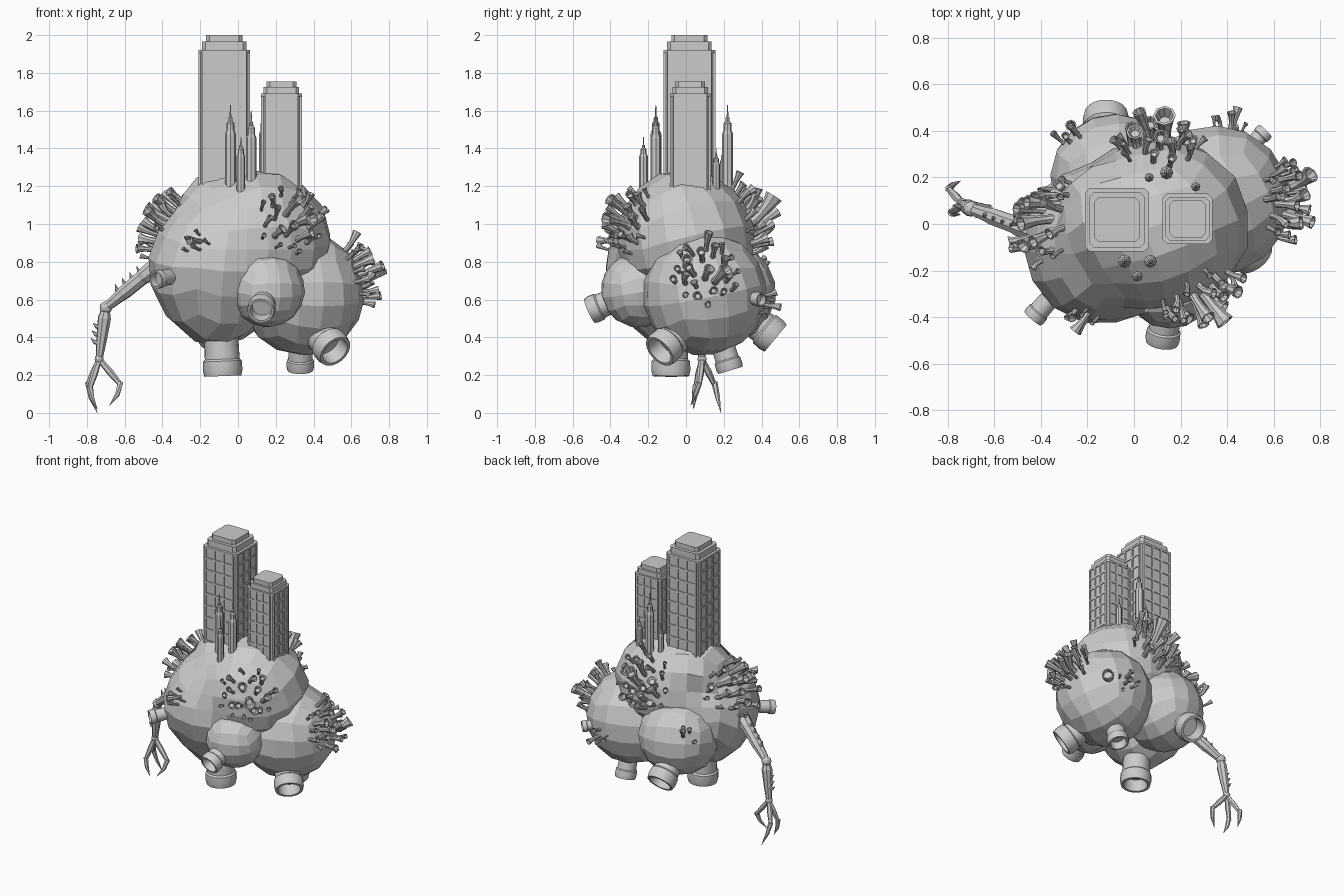
import bpy, bmesh, math, random
from mathutils import Vector as V, Matrix
from mathutils.bvhtree import BVHTree

if "Cube" in bpy.data.objects:
    bpy.data.objects.remove(bpy.data.objects["Cube"])

random.seed(11)


def finish(name, bm, smooth=False):
    bmesh.ops.recalc_face_normals(bm, faces=bm.faces[:])
    me = bpy.data.meshes.new(name)
    bm.to_mesh(me)
    bm.free()
    ob = bpy.data.objects.new(name, me)
    bpy.context.collection.objects.link(ob)
    if smooth:
        bpy.ops.object.select_all(action='DESELECT')
        ob.select_set(True)
        bpy.context.view_layer.objects.active = ob
        bpy.ops.object.shade_smooth_by_angle(angle=math.radians(35))
    return ob


def quad_sphere(n):
    """Cube divided n times per edge, pushed out to a unit sphere."""
    bm = bmesh.new()
    bmesh.ops.create_cube(bm, size=2)
    bmesh.ops.subdivide_edges(bm, edges=bm.edges[:], cuts=n - 1, use_grid_fill=True)
    for v in bm.verts:
        v.co = V([math.tan(c * math.pi / 4) for c in v.co]).normalized()
    return bm


def skin(bm, rings):
    """Bridge successive rings of vertices and cap both ends."""
    n = len(rings[0])
    for a, b in zip(rings, rings[1:]):
        for k in range(n):
            j = (k + 1) % n
            bm.faces.new((a[k], a[j], b[j], b[k]))
    bm.faces.new(rings[0][::-1])
    bm.faces.new(rings[-1])


def ring(bm, c, axis, r, sides):
    m = V((0, 0, 1)).rotation_difference(axis).to_matrix()
    return [bm.verts.new(c + m @ V((r * math.cos(2 * math.pi * k / sides),
                                    r * math.sin(2 * math.pi * k / sides), 0))) for k in range(sides)]


def sweep(bm, path, radii, sides):
    """Capped tube along a path."""
    dirs = [(path[min(i + 1, len(path) - 1)] - path[max(i - 1, 0)]).normalized() for i in range(len(path))]
    skin(bm, [ring(bm, p, d, r, sides) for p, d, r in zip(path, dirs, radii)])


def lathe(bm, base, axis, profile, sides):
    """Revolve (radius, distance) pairs around an axis starting at base."""
    d = V(axis).normalized()
    skin(bm, [ring(bm, V(base) + d * h, d, r, sides) for r, h in profile])


# Main body: one sphere stretched over three overlapping ellipsoids
core = [(V((-0.13, -0.08, 0.74)), V((0.355, 0.35, 0.395))),
        (V((0.1, 0.0, 0.92)), V((0.395, 0.365, 0.365))),
        (V((-0.07, 0.02, 1.06)), V((0.25, 0.26, 0.225)))]
mid = V((-0.02, -0.03, 0.88))


def reach(d):
    best = 0
    for c, r in core:
        o = V([(mid[i] - c[i]) / r[i] for i in range(3)])
        e = V([d[i] / r[i] for i in range(3)])
        a, b, k = e.dot(e), o.dot(e), o.dot(o) - 1
        if b * b - a * k > 0:
            best = max(best, (-b + math.sqrt(b * b - a * k)) / a)
    return best


body_parts = []
bm = quad_sphere(5)
tilt = Matrix.Rotation(0.35, 3, 'Z') @ Matrix.Rotation(0.2, 3, 'X')
for v in bm.verts:
    d = tilt @ v.co
    v.co = mid + d * reach(d) * random.uniform(0.99, 1.02)
    taper = 1 - 0.6 * max(0, 0.74 - v.co.z)       # narrower underside
    v.co.x = -0.1 + (v.co.x + 0.1) * taper
    v.co.y = -0.08 + (v.co.y + 0.08) * taper
body_parts.append(finish("main_body", bm))

# Side lobes
for name, c, r, n in [("right_lobe", (0.342, 0.1, 0.63), 0.328, 4),
                      ("front_lobe", (0.157, -0.255, 0.65), 0.197, 4),
                      ("back_lobe", (-0.085, 0.2, 0.64), 0.275, 4)]:
    bm = quad_sphere(n)
    for v in bm.verts:
        v.co = V(c) + tilt @ v.co * r * random.uniform(0.99, 1.01)
    body_parts.append(finish(name, bm))

# Nozzles: collared, hollow pipes (mouth centre, direction, radius)
for i, (tip, d, r) in enumerate([
        ((-0.08, -0.08, 0.195), (0.04, 0, -1), 0.105),
        ((0.33, 0.235, 0.225), (0.0, 0.3, -1), 0.073),
        ((0.515, -0.14, 0.325), (0.5, -0.6, -0.55), 0.1),
        ((0.12, -0.51, 0.54), (-0.15, -1, -0.45), 0.075),
        ((-0.435, -0.405, 0.705), (-0.65, -0.75, -0.15), 0.05),
        ((-0.12, 0.475, 0.395), (0, 0.75, -0.62), 0.1),
        ((0.565, 0.4, 0.6), (0.7, 0.7, -0.1), 0.04)]):
    bm = bmesh.new()
    lathe(bm, tip, d, [(r * .85, -2.2 * r), (r * .88, -.85 * r), (r * .98, -.75 * r), (r, -.3 * r),
                       (r * .93, 0), (r * .76, 0), (r * .7, -.8 * r)], 18)
    finish("nozzle_%d" % (i + 1), bm, True)


# Towers: chamfered blocks with a raised window frame and stepped roof
def prism(bm, cx, cy, h, z0, z1, ch=0.02):
    q = h - ch
    pts = [(h, -q), (h, q), (q, h), (-q, h), (-h, q), (-h, -q), (-q, -h), (q, -h)]
    skin(bm, [[bm.verts.new((cx + x, cy + y, z)) for x, y in pts] for z in (z0, z1)])


def bar(bm, cx, cy, side, u, z, depth, su, sz):
    m = (Matrix.Translation((cx, cy, 0)) @ Matrix.Rotation(side * math.pi / 2, 4, 'Z')
         @ Matrix.Translation((u, -depth, z)) @ Matrix.Diagonal((su, 0.012, sz, 1)))
    bmesh.ops.create_cube(bm, size=1, matrix=m)


def tower(name, cx, cy, h, z0, z1, steps, cols, rows):
    bm = bmesh.new()
    prism(bm, cx, cy, h - 0.006, z0, z1)
    prism(bm, cx, cy, h, z1 - 0.014, z1)
    for sh, a, b in steps:
        prism(bm, cx, cy, sh, a, b, 0.018)
    w = 2 * h - 0.04
    for s in range(4):
        for c in range(cols + 1):
            bar(bm, cx, cy, s, -w / 2 + 0.007 + (w - 0.014) * c / cols, (z0 + z1) / 2, h - 0.006, 0.014, z1 - z0)
        for r in range(rows):
            bar(bm, cx, cy, s, 0, z0 + (z1 - z0) * r / rows, h - 0.0065, w, 0.014)
    finish(name, bm)


tower("tall_tower", -0.073, 0.018, 0.137, 1.14, 1.92,
      [(0.118, 1.91, 1.965), (0.096, 1.96, 2.0)], 3, 9)
tower("short_tower", 0.23, 0.022, 0.108, 1.13, 1.69,
      [(0.094, 1.68, 1.725), (0.079, 1.72, 1.755)], 3, 7)

# Spires around the towers: stepped shafts with a needle
for i, (x, y, top, r) in enumerate([(-0.04, -0.16, 1.63, .029), (0.07, -0.16, 1.6, .028),
                                    (0.015, -0.225, 1.46, .023), (0.14, 0.22, 1.63, .029),
                                    (0.065, 0.2, 1.42, .02), (0.265, 0.16, 1.4, .02)]):
    bm = bmesh.new()
    n = top - 1.12
    lathe(bm, (x, y, 1.12), (0, 0, 1), [(r, 0), (r, .7 * n), (r * .7, .74 * n), (r * .7, .81 * n),
                                        (r * .4, .83 * n), (r * .36, .87 * n), (r * .16, .88 * n),
                                        (r * .08, n)], 8)
    finish("spire_%d" % (i + 1), bm)

# Horn-shaped growths scattered in clusters on the body surface
trees = [BVHTree.FromPolygons([v.co for v in o.data.vertices], [p.vertices[:] for p in o.data.polygons])
         for o in body_parts]


def surface(q, aim):
    """Outermost body surface point in the direction of q, and that direction."""
    d = (q - aim).normalized()
    hits = [h for h in (t.ray_cast(aim + d * 2, -d) for t in trees) if h[0]]
    return max(hits, key=lambda h: (h[0] - aim).length)[0], d


def horn(bm, p, n, length, r):
    """Bent tube that flares to a hollow mouth."""
    bend = V((random.uniform(-.8, .8), random.uniform(-.8, .8), random.uniform(-.3, 1))) * .45
    steps = (-.15, .2, .5, .8, 1)
    path = [p + n * length * t + bend * length * t * t for t in steps]
    dirs = [(n + bend * 2 * t).normalized() for t in steps]
    radii = [r * f for f in (.62, .52, .55, .75, 1)]
    stations = list(zip(path, dirs, radii))
    stations += [(path[-1], dirs[-1], r * .78), (path[3], dirs[3], r * .5)]
    skin(bm, [ring(bm, c, d, rr, 8) for c, d, rr in stations])


centre, right, back = V((0.08, 0.04, 0.8)), V((0.345, 0.1, 0.63)), V((-0.1, 0.2, 0.63))
for i, (c, aim, count, spread, size) in enumerate([
        ((0.27, -0.3, 1.0), centre, 22, 0.19, 0.11), ((0.65, 0.1, 0.74), right, 25, 0.19, 0.125),
        ((-0.4, 0.02, 1.0), centre, 20, 0.21, 0.125), ((0.1, 0.36, 1.02), centre, 24, 0.21, 0.13),
        ((-0.23, -0.4, 0.9), centre, 6, 0.07, 0.09), ((-0.28, 0.4, 0.74), back, 6, 0.08, 0.09),
        ((0.4, 0.4, 0.58), right, 6, 0.07, 0.08)]):
    bm = bmesh.new()
    c = V(c)
    m = V((0, 0, 1)).rotation_difference((c - aim).normalized()).to_matrix()
    for k in range(count):
        rad, a = spread * math.sqrt((k + .5) / count), k * 2.4
        p, d = surface(c + m @ V((rad * math.cos(a), rad * math.sin(a), 0)), aim)
        ln = size * (1.15 - .6 * rad / spread) * random.uniform(.65, 1.05)
        horn(bm, p, d, ln, ln * random.uniform(.26, .36))
    finish("horn_cluster_%d" % (i + 1), bm)

# Arm: upper arm, forearm, joints and back spines
sh, el, wr = V((-0.38, -0.05, 0.82)), V((-0.7, 0.065, 0.557)), V((-0.735, 0.085, 0.285))
bm = bmesh.new()
sweep(bm, [sh.lerp(el, t) for t in (0, .35, .4, .7, .75, .96)], [.048, .046, .04, .038, .034, .026], 8)
sweep(bm, [el.lerp(wr, t) for t in (.05, .2, .6, 1)], [.024, .036, .029, .019], 8)
for c, r in ((el, .034), (wr, .025)):
    bmesh.ops.create_icosphere(bm, subdivisions=2, radius=r, matrix=Matrix.Translation(c))
for a, b, out, ts in ((sh, el, V((-.5, 0, .85)), (.4, .52, .64, .76)),
                      (el, wr, V((-1, 0, .25)), (.4, .55, .7))):
    for t in ts:
        p = a.lerp(b, t)
        sweep(bm, [p, p + out * .035, p + out * .055 + V((0, 0, .015))], [.015, .011, .001], 6)
finish("arm", bm)

# Claw: three hooked fingers
bm = bmesh.new()
for knee, tip in (((-0.795, 0.15, 0.15), (-0.745, 0.185, 0.0)),
                  ((-0.622, 0.07, 0.15), (-0.68, 0.025, 0.04)),
                  ((-0.785, 0.05, 0.13), (-0.745, 0.04, 0.02))):
    k, t = V(knee), V(tip)
    sweep(bm, [wr, wr.lerp(k, .5), k], [.015, .019, .013], 6)
    sweep(bm, [k + V((0, 0, .012)), k.lerp(t, .4) + (k - wr) * .06, t], [.017, .013, .001], 6)
finish("claw", bm)
